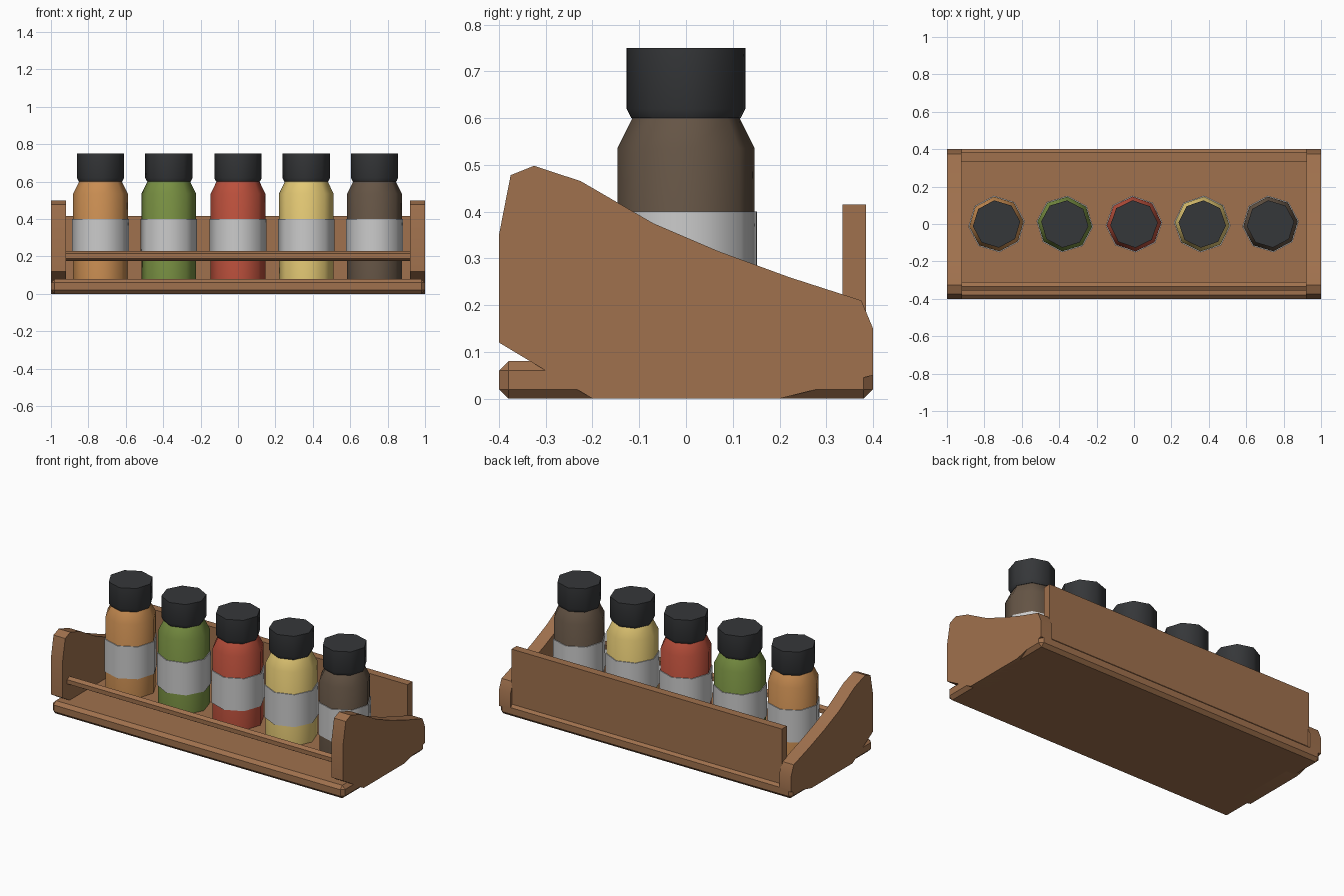
import bpy, bmesh, math

if "Cube" in bpy.data.objects:
    bpy.data.objects.remove(bpy.data.objects["Cube"])


def material(name, rgb):
    m = bpy.data.materials.new(name)
    m.diffuse_color = (*rgb, 1)
    m.use_nodes = True
    m.node_tree.nodes["Principled BSDF"].inputs["Base Color"].default_value = m.diffuse_color
    return m


def finish(bm, name, mat=None, smooth=None):
    bmesh.ops.recalc_face_normals(bm, faces=bm.faces)
    me = bpy.data.meshes.new(name)
    bm.to_mesh(me)
    bm.free()
    ob = bpy.data.objects.new(name, me)
    bpy.context.collection.objects.link(ob)
    if mat:
        me.materials.append(mat)
    if smooth:
        bpy.ops.object.select_all(action='DESELECT')
        ob.select_set(True)
        bpy.context.view_layer.objects.active = ob
        bpy.ops.object.shade_smooth_by_angle(angle=math.radians(smooth))
    return ob


def box(name, lo, hi, mat, bevel=0):
    bm = bmesh.new()
    bmesh.ops.create_cube(bm, size=1)
    for v in bm.verts:
        v.co = [l + (c + 0.5) * (h - l) for c, l, h in zip(v.co, lo, hi)]
    if bevel:
        bmesh.ops.bevel(bm, geom=bm.edges[:], offset=bevel, segments=1,
                        profile=0.5, affect='EDGES')
    return finish(bm, name, mat)


def extrude_x(name, profile, x0, x1, mat, smooth=None):
    """Closed (y, z) profile extruded along x."""
    bm = bmesh.new()
    f = bm.faces.new([bm.verts.new((x0, y, z)) for y, z in profile])
    r = bmesh.ops.extrude_face_region(bm, geom=[f])
    for g in r['geom']:
        if isinstance(g, bmesh.types.BMVert):
            g.co.x = x1
    return finish(bm, name, mat, smooth)


def turned(name, profile, x, turn, mat, sides=8):
    """Smooth-shaded eight-sided solid from (radius, z) rings, closed at both ends."""
    bm = bmesh.new()
    rings = [[bm.verts.new((x + r * math.cos(turn + i * math.tau / sides),
                            r * math.sin(turn + i * math.tau / sides), z))
              for i in range(sides)] for r, z in profile]
    for a, b in zip(rings, rings[1:]):
        for i in range(sides):
            j = (i + 1) % sides
            bm.faces.new((a[i], a[j], b[j], b[i]))
    bm.faces.new(rings[0])
    bm.faces.new(rings[-1])
    return finish(bm, name, mat, 55)


wood = material("wood", (0.35, 0.165, 0.075))
cap_mat = material("cap_black", (0.036, 0.038, 0.041))

# Base board with chamfered edges
box("base_board", (-1, -0.4, 0), (1, 0.4, 0.08), wood, 0.02)

# Curved side panels
side = [(-0.2, 0), (0.2, 0), (0.4, 0.05), (0.4, 0.15), (0.375, 0.21),
        (0.22, 0.26), (0.07, 0.315), (-0.07, 0.375), (-0.225, 0.465),
        (-0.325, 0.498), (-0.375, 0.478), (-0.4, 0.35), (-0.4, 0.12)]
for label, s in (("left", -1), ("right", 1)):
    extrude_x(f"side_panel_{label}", side, s * 0.92, s, wood, 30)

# Back board
box("back_board", (-0.925, 0.335, 0.07), (0.925, 0.385, 0.415), wood)

# Hexagonal front rail
rail = [(-0.333 + 0.026 * math.sin(i * math.tau / 6),
         0.203 + 0.026 * math.cos(i * math.tau / 6)) for i in range(6)]
extrude_x("front_rail", rail, -0.925, 0.925, wood)

# Spice bottles: body, label band and cap
spices = [("orange", (0.59, 0.27, 0.085), -0.735, 0.10),
          ("green", (0.19, 0.28, 0.055), -0.37, -0.10),
          ("red", (0.50, 0.08, 0.045), 0, 0.06),
          ("yellow", (0.77, 0.58, 0.175), 0.365, -0.06),
          ("brown", (0.13, 0.09, 0.06), 0.73, 0.10)]
for name, rgb, x, turn in spices:
    turned(f"bottle_{name}", [(0.147, 0.08), (0.147, 0.535), (0.115, 0.6)],
           x, turn, material(f"spice_{name}", rgb))
    turned(f"label_{name}", [(0.152, 0.2), (0.152, 0.4)], x, turn, None)
    turned(f"cap_{name}", [(0.117, 0.6), (0.127, 0.62), (0.127, 0.75)],
           x, turn, cap_mat)
